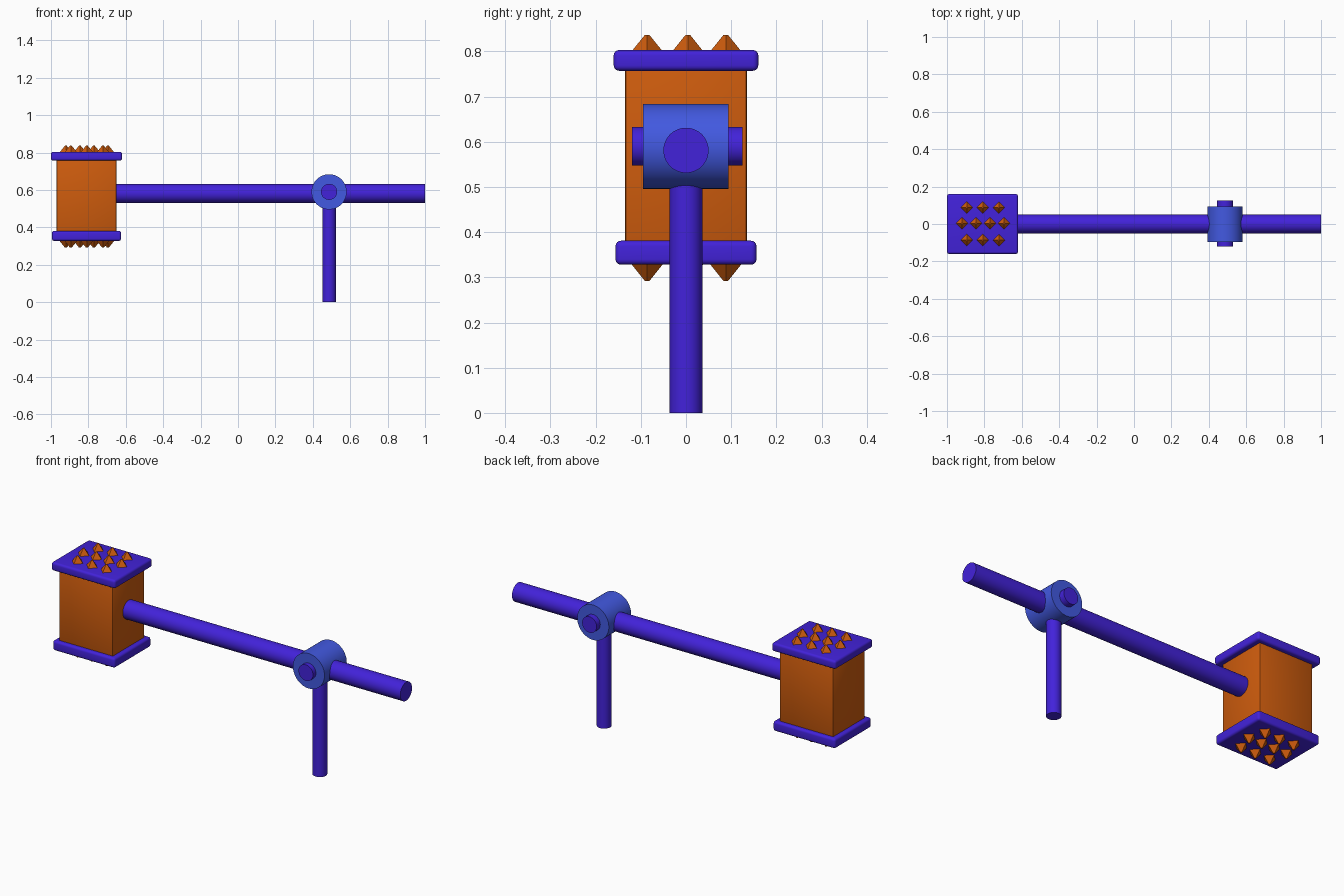
import bpy
import math
from mathutils import Vector

cube = bpy.data.objects.get("Cube")
if cube:
    bpy.data.objects.remove(cube, do_unlink=True)


def material(name, rgb):
    m = bpy.data.materials.new(name)
    m.use_nodes = True
    m.diffuse_color = (*rgb, 1)
    m.node_tree.nodes["Principled BSDF"].inputs["Base Color"].default_value = (*rgb, 1)
    return m


violet = material("violet", (0.055, 0.016, 0.70))
blue = material("hub blue", (0.055, 0.10, 0.75))
orange = material("orange", (0.62, 0.107, 0.004))


def finish(name, mat):
    obj = bpy.context.object
    obj.name = name
    obj.data.materials.append(mat)
    return obj


def block(name, lo, hi, mat, bevel, segments):
    lo, hi = Vector(lo), Vector(hi)
    bpy.ops.mesh.primitive_cube_add(size=1, location=(lo + hi) / 2)
    obj = finish(name, mat)
    obj.scale = hi - lo
    bpy.ops.object.transform_apply(location=False, rotation=False, scale=True)
    mod = obj.modifiers.new("rounded edges", 'BEVEL')
    mod.width = bevel
    mod.segments = segments
    bpy.ops.object.modifier_apply(modifier=mod.name)
    bpy.ops.object.shade_smooth_by_angle(angle=math.radians(35))


def rod(name, start, end, radius, mat):
    a, b = Vector(start), Vector(end)
    bpy.ops.mesh.primitive_cylinder_add(
        vertices=48, radius=radius, depth=(b - a).length, location=(a + b) / 2,
        rotation=(b - a).to_track_quat('Z', 'Y').to_euler())
    finish(name, mat)
    bpy.ops.object.shade_smooth_by_angle(angle=math.radians(35))


# Hammer head: core with a cap plate at each end
block("head_core", (-0.97, -0.135, 0.35), (-0.65, 0.135, 0.78), orange, 0.006, 2)
block("top_plate", (-1.0, -0.16, 0.757), (-0.62, 0.16, 0.803), violet, 0.012, 4)
block("bottom_plate", (-0.995, -0.156, 0.328), (-0.625, 0.156, 0.381), violet, 0.012, 4)

# Handle, pivot hub, pin and post
PIVOT_X, PIVOT_Z = 0.487, 0.59
rod("handle", (-0.70, 0, 0.581), (1.0, 0, 0.581), 0.05, violet)
rod("pivot_hub", (PIVOT_X, -0.095, PIVOT_Z), (PIVOT_X, 0.094, PIVOT_Z), 0.094, blue)
rod("pivot_pin", (PIVOT_X, -0.12, PIVOT_Z), (PIVOT_X, 0.125, PIVOT_Z), 0.043, violet)
rod("post", (PIVOT_X, 0, 0), (PIVOT_X, 0, 0.55), 0.036, violet)

# Four-sided spikes in rows on both striking faces
ROWS = ((-0.086, 3, 0.086), (0.004, 4, 0.075), (0.088, 3, 0.086))
for side, base, turn in (("top", 0.816, 0), ("bottom", 0.3125, math.pi)):
    for y, count, gap in ROWS:
        for i in range(count):
            x = -0.808 + (i - (count - 1) / 2) * gap
            bpy.ops.mesh.primitive_cone_add(
                vertices=4, radius1=0.038, radius2=0.005, depth=0.041,
                location=(x, y, base), rotation=(turn, 0, 0))
            finish(side + "_spike", orange)
